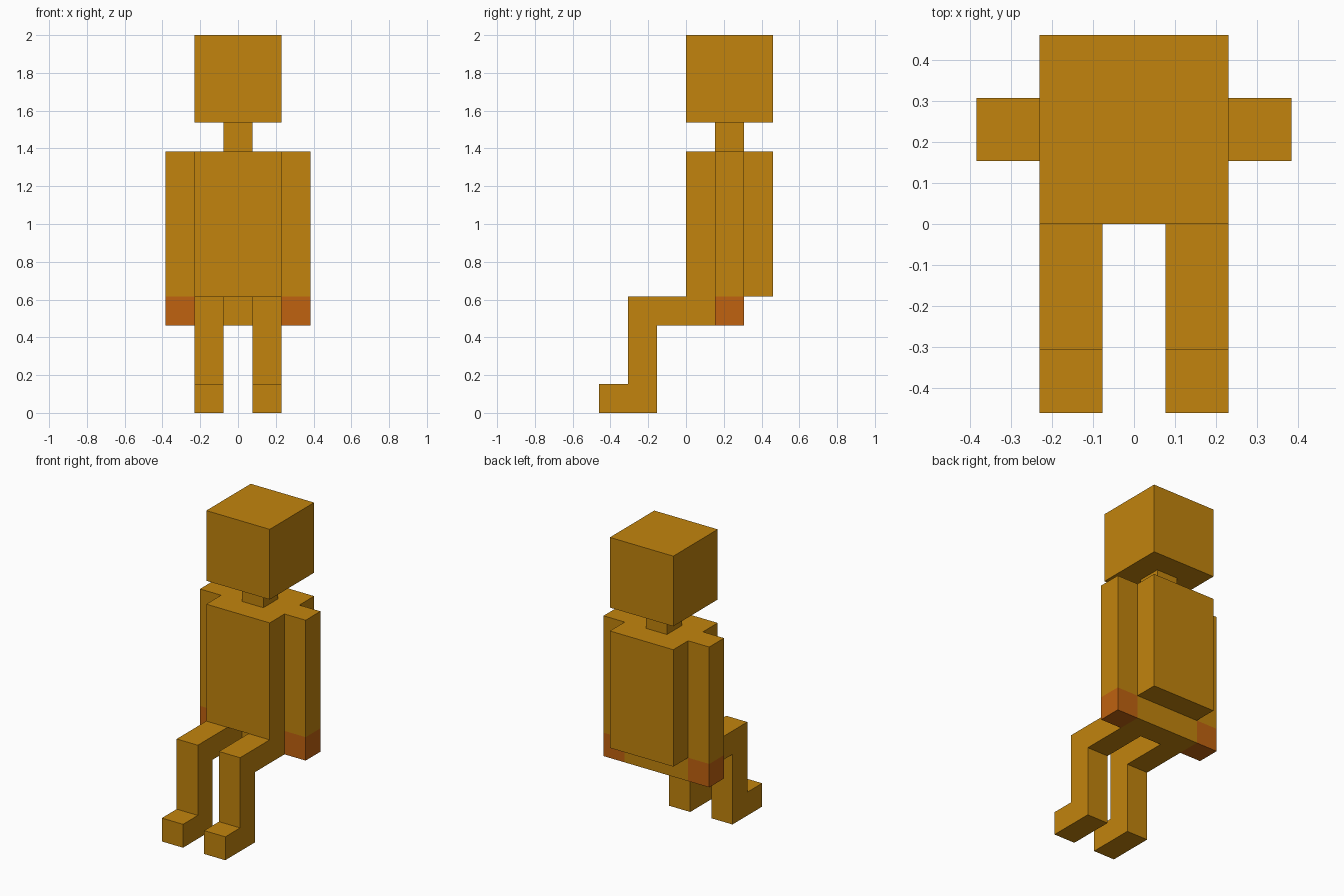
import bpy
import bmesh

cube = bpy.data.objects.get("Cube")
if cube:
    bpy.data.objects.remove(cube, do_unlink=True)

U = 2 / 13  # the figure is laid out on a grid 13 cells tall


def make_material(name, color):
    mat = bpy.data.materials.new(name)
    mat.use_nodes = True
    mat.diffuse_color = color
    mat.node_tree.nodes["Principled BSDF"].inputs["Base Color"].default_value = color
    return mat


ochre = make_material("ochre", (0.54, 0.231, 0.004, 1))
rust = make_material("rust_orange", (0.525, 0.122, 0.005, 1))


def extrude_profile(name, profile, x0, x1, cut_z=None):
    """Extrude a (y, z) outline from x0 to x1; faces below cut_z become rust."""
    bm = bmesh.new()
    face = bm.faces.new([bm.verts.new((x0 * U, y * U, z * U)) for y, z in profile])
    new = bmesh.ops.extrude_face_region(bm, geom=[face])["geom"]
    bmesh.ops.translate(bm, vec=((x1 - x0) * U, 0, 0),
                        verts=[g for g in new if isinstance(g, bmesh.types.BMVert)])
    if cut_z is not None:
        bmesh.ops.bisect_plane(bm, geom=bm.verts[:] + bm.edges[:] + bm.faces[:],
                               plane_co=(0, 0, cut_z * U), plane_no=(0, 0, 1))
        for f in bm.faces:
            f.material_index = int(f.calc_center_median().z < cut_z * U)
    bmesh.ops.recalc_face_normals(bm, faces=bm.faces)
    mesh = bpy.data.meshes.new(name)
    bm.to_mesh(mesh)
    bm.free()
    mesh.materials.append(ochre)
    if cut_z is not None:
        mesh.materials.append(rust)
    obj = bpy.data.objects.new(name, mesh)
    bpy.context.collection.objects.link(obj)
    return obj


def rect(y0, y1, z0, z1):
    return [(y0, z0), (y1, z0), (y1, z1), (y0, z1)]


# Central blocks
extrude_profile("head", rect(0, 3, 10, 13), -1.5, 1.5)
extrude_profile("neck", rect(1, 2, 9, 10), -0.5, 0.5)
extrude_profile("torso", rect(0, 3, 4, 9), -1.5, 1.5)
extrude_profile("pelvis", rect(1, 2, 3, 4), -1.5, 1.5)

# Seated leg outline: thigh, shin and foot
LEG = [(1, 4), (-2, 4), (-2, 1), (-3, 1), (-3, 0), (-1, 0), (-1, 3), (1, 3)]

# Arms with rust hands, and legs, on both sides
for side, s in (("left", 1), ("right", -1)):
    extrude_profile(f"{side}_arm", rect(1, 2, 3, 9), 1.5 * s, 2.5 * s, cut_z=4)
    extrude_profile(f"{side}_leg", LEG, 0.5 * s, 1.5 * s)
